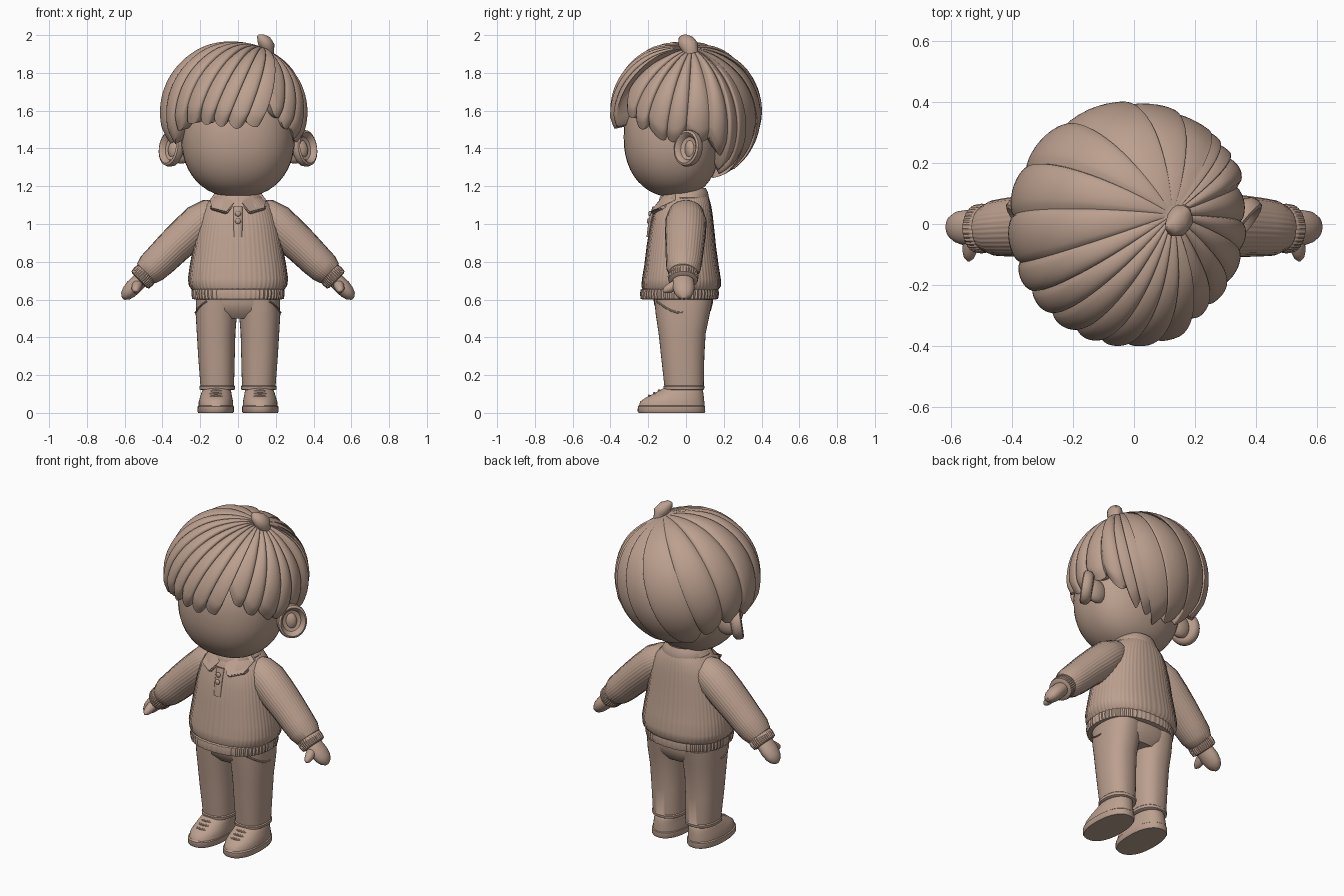
import bpy, bmesh, math
from mathutils import Vector, Matrix

clay = bpy.data.materials.new("warm clay")
clay.diffuse_color = (0.50, 0.35, 0.275, 1)


def finish(name, bm, mirror=False, angle=40):
    bmesh.ops.recalc_face_normals(bm, faces=bm.faces)
    me = bpy.data.meshes.new(name)
    bm.to_mesh(me)
    bm.free()
    ob = bpy.data.objects.new(name, me)
    bpy.context.collection.objects.link(ob)
    me.materials.append(clay)
    bpy.ops.object.select_all(action='DESELECT')
    ob.select_set(True)
    bpy.context.view_layer.objects.active = ob
    bpy.ops.object.shade_smooth_by_angle(angle=math.radians(angle))
    if mirror:
        ob.modifiers.new("mirror", 'MIRROR')
    return ob


def skin(bm, rows, caps=True):
    """Join closed rows of points into a tube."""
    vs = [[bm.verts.new(p) for p in row] for row in rows]
    n = len(rows[0])
    for a, b in zip(vs, vs[1:]):
        for i in range(n):
            j = (i + 1) % n
            bm.faces.new((a[i], a[j], b[j], b[i]))
    if caps:
        bm.faces.new(vs[0])
        bm.faces.new(vs[-1])


def ring(c, u, v, n, power=2.0, ribs=0, depth=0.0):
    out = []
    for i in range(n):
        a = 2 * math.pi * i / n
        ca, sa = math.cos(a), math.sin(a)
        k = 1 + depth * math.cos(ribs * a)
        x = math.copysign(abs(ca) ** (2 / power), ca) * k
        y = math.copysign(abs(sa) ** (2 / power), sa) * k
        out.append(Vector(c) + Vector(u) * x + Vector(v) * y)
    return out


def column(name, rings, n=48, power=2.3, ribs=0, depth=0.0, mirror=False):
    """Upright loft; each ring is z, x centre, half width, front y, back y."""
    bm = bmesh.new()
    skin(bm, [ring((cx, (f + b) / 2, z), (w, 0, 0), (0, (b - f) / 2, 0), n, power, ribs, depth)
              for z, cx, w, f, b in rings])
    return finish(name, bm, mirror)


def tube(name, pts, n=16, flat=1.0, mirror=False, ribs=0, depth=0.0):
    """Tube through x, y, z, radius points; flat scales the depth direction."""
    bm = bmesh.new()
    rows = []
    P = [Vector(p[:3]) for p in pts]
    for i, p in enumerate(P):
        t = (P[min(i + 1, len(P) - 1)] - P[max(i - 1, 0)]).normalized()
        ref = Vector((0, 1, 0)) if abs(t.y) < 0.8 else Vector((0, 0, 1))
        u = t.cross(ref).normalized()
        v = u.cross(t)
        r = pts[i][3]
        rows.append(ring(p, u * r, v * r * flat, n, 2, ribs, depth))
    skin(bm, rows)
    return finish(name, bm, mirror)


def ball(name, c, r, rot=Matrix(), mirror=False, shape=None):
    bm = bmesh.new()
    bmesh.ops.create_uvsphere(bm, u_segments=40, v_segments=24, radius=1)
    for v in bm.verts:
        p = shape(v.co) if shape else v.co
        v.co = Vector(c) + rot @ Vector((p[0] * r[0], p[1] * r[1], p[2] * r[2]))
    return finish(name, bm, mirror)


# Head: full cheeks, flat face, shallower at the back
def face_shape(p):
    q = [math.copysign(abs(k) ** 0.9, k) for k in p]
    if q[1] > 0:
        q[1] *= 0.84
    return q


ball("head", (0, -0.05, 1.46), (0.30, 0.28, 0.32), shape=face_shape)
column("neck", [(1.08, 0, 0.09, -0.09, 0.08), (1.24, 0, 0.085, -0.09, 0.08)], 24)

# Hair: locks sweeping from an off-centre crown to an uneven lower edge
EDGE = [(0, 1.44), (25, 1.40), (50, 1.27), (90, 1.23), (130, 1.27), (155, 1.40), (180, 1.44),
        (200, 1.40), (215, 1.48), (232, 1.53), (252, 1.52), (270, 1.50), (288, 1.51),
        (293, 1.56), (297, 1.68), (303, 1.58), (315, 1.50), (330, 1.47), (341, 1.40), (360, 1.44)]
PARTS = [0, 22, 40, 56, 76, 100, 122, 140, 158, 178, 198, 212, 226, 240, 252, 264, 278, 297,
         311, 325, 342, 360]


def edge_height(a):
    for (a0, z0), (a1, z1) in zip(EDGE, EDGE[1:]):
        if a <= a1:
            return z0 + (z1 - z0) * (a - a0) / (a1 - a0)


def hair_rows():
    centre, radii = Vector((-0.012, 0.0, 1.59)), Vector((0.402, 0.402, 0.385))
    crown = Vector((0.36, 0.08, 0.93)).normalized()
    steps, cols = 30, []
    for lo, hi in zip(PARTS, PARTS[1:]):
        for i in range(12):
            s = i / 12
            a = lo + (hi - lo) * s
            lobe = math.sin(math.pi * s) ** 0.55 if s else 0
            z = edge_height(a) + 0.045 * (1 - lobe)
            w = (z - centre.z) / radii.z
            h = math.sqrt(max(0, 1 - w * w))
            ar = math.radians(a)
            end = Vector((h * math.cos(ar), h * math.sin(ar), w))
            side = 0.945 if 297 <= a or a < 22 else 1.0
            ang = crown.angle(end)
            col = []
            for k in range(steps + 1):
                t = 0.03 + 0.97 * k / steps
                d = (crown * math.sin((1 - t) * ang) + end * math.sin(t * ang)) / math.sin(ang)
                grow = min(1, t * 3)
                r = 0.955 + 0.048 * lobe * grow + (side - 1) * grow
                if k > steps - 3:
                    r -= 0.012 * (k - steps + 3)
                col.append(centre + Vector([d[j] * radii[j] * r for j in range(3)]))
            # tucked underside
            col.append(centre + (col[-1] - centre) * 0.80)
            cols.append(col)
    return [list(row) for row in zip(*cols)]


bm = bmesh.new()
skin(bm, hair_rows())
finish("hair", bm, angle=50)
tube("crown_tuft", [(0.16, 0.03, 1.90, 0.03), (0.155, 0.02, 1.94, 0.04), (0.14, 0.0, 1.965, 0.038),
                    (0.12, -0.01, 1.985, 0.025), (0.105, -0.01, 1.998, 0.006)], 14, 1.2)

# Ears: dished discs turned slightly forward
bm = bmesh.new()
profile = [(0.2, -0.035), (0.75, -0.03), (0.95, -0.015), (1.0, 0.005), (0.96, 0.024),
           (0.84, 0.03), (0.72, 0.02), (0.62, 0.002), (0.3, -0.006), (0.05, -0.006)]
turn = Matrix.Rotation(math.radians(-38), 3, 'Z') @ Matrix.Rotation(math.radians(-8), 3, 'Y')
rows = []
for r, d in profile:
    rows.append([Vector((0.35, 0.015, 1.40)) + turn @ p
                 for p in ring((d, 0, 0), (0, 0.085 * r, 0), (0, 0, 0.098 * r), 32)])
skin(bm, rows)
finish("ears", bm, True)
ball("ear_roots", (0.30, 0.03, 1.39), (0.07, 0.04, 0.07), mirror=True)

# Sweater body with knitted ribs
column("sweater_body", [
    (0.645, 0, 0.235, -0.225, 0.165), (0.67, 0, 0.258, -0.235, 0.183), (0.71, 0, 0.264, -0.232, 0.183),
    (0.78, 0, 0.254, -0.22, 0.172), (0.88, 0, 0.236, -0.208, 0.158), (0.98, 0, 0.218, -0.192, 0.148),
    (1.05, 0, 0.20, -0.175, 0.14), (1.10, 0, 0.175, -0.155, 0.132), (1.135, 0, 0.14, -0.135, 0.122),
    (1.17, 0, 0.10, -0.105, 0.105)], 240, 2.3, 60, 0.006)
column("sweater_hem", [
    (0.60, 0, 0.225, -0.225, 0.155), (0.604, 0, 0.24, -0.238, 0.168), (0.63, 0, 0.245, -0.242, 0.173),
    (0.652, 0, 0.243, -0.238, 0.17), (0.66, 0, 0.23, -0.225, 0.16)], 240, 2.3, 60, 0.01)

# Sleeves, cuffs and mitten hands
tube("sleeves", [(0.09, 0.0, 1.075, 0.06), (0.14, 0, 1.05, 0.088), (0.20, 0, 1.01, 0.10), (0.27, -0.003, 0.945, 0.099),
                 (0.34, -0.006, 0.88, 0.094), (0.41, -0.01, 0.81, 0.089), (0.455, -0.013, 0.768, 0.084),
                 (0.485, -0.015, 0.738, 0.070), (0.495, -0.015, 0.73, 0.05)],
     144, 1.08, True, 36, 0.01)
tube("sleeve_cuffs", [(0.477, -0.015, 0.745, 0.055), (0.483, -0.015, 0.74, 0.064), (0.50, -0.015, 0.722, 0.067),
                      (0.518, -0.015, 0.704, 0.064), (0.522, -0.015, 0.70, 0.052)],
     144, 1.2, True, 36, 0.02)
tube("hands", [(0.49, -0.015, 0.73, 0.036), (0.525, -0.015, 0.695, 0.042), (0.555, -0.012, 0.665, 0.043),
               (0.58, -0.01, 0.638, 0.038), (0.597, -0.01, 0.618, 0.028), (0.608, -0.01, 0.604, 0.009)],
     24, 1.35, True)
tube("thumbs", [(0.525, -0.035, 0.69, 0.024), (0.535, -0.065, 0.672, 0.027), (0.54, -0.09, 0.658, 0.024),
                (0.542, -0.11, 0.648, 0.017), (0.543, -0.121, 0.642, 0.005)], 16, 1.0, True)

# Collar band, folded collar points, placket and buttons
column("collar_band", [(1.12, 0, 0.135, -0.145, 0.12), (1.14, 0, 0.14, -0.14, 0.122),
                       (1.17, 0, 0.12, -0.12, 0.115), (1.19, 0, 0.10, -0.10, 0.105),
                       (1.18, 0, 0.085, -0.09, 0.09)], 48, 2.1)
bm = bmesh.new()
flap = [(0.012, -0.150, 1.115), (0.06, -0.195, 1.06), (0.145, -0.150, 1.085),
        (0.152, -0.05, 1.125), (0.115, -0.05, 1.18), (0.075, -0.115, 1.165)]
skin(bm, [[Vector(p) for p in flap], [Vector(p) + Vector((0, 0.025, -0.012)) for p in flap]])
bmesh.ops.bevel(bm, geom=list(bm.edges), offset=0.006, segments=2, affect='EDGES')
finish("collar_flaps", bm, True)
tube("placket", [(0, -0.166, 1.09, 0.024), (0, -0.186, 1.02, 0.024), (0, -0.198, 0.93, 0.022)], 16, 0.5)
for i, z in enumerate((1.055, 1.015)):
    ball(f"button_{i + 1}", (0, -0.19 - 0.008 * i, z), (0.015, 0.009, 0.015))

# Trousers: hips, tapering legs, turned hems and pocket seams
column("hips", [(0.50, 0, 0.14, -0.12, 0.10), (0.54, 0, 0.208, -0.158, 0.132),
                (0.58, 0, 0.22, -0.17, 0.142), (0.64, 0, 0.22, -0.175, 0.145)])
column("trouser_legs", [
    (0.12, 0.11, 0.085, -0.108, 0.088), (0.125, 0.11, 0.093, -0.118, 0.096), (0.14, 0.11, 0.094, -0.12, 0.098),
    (0.145, 0.11, 0.089, -0.115, 0.094), (0.30, 0.114, 0.097, -0.132, 0.097), (0.42, 0.116, 0.102, -0.145, 0.104),
    (0.52, 0.115, 0.109, -0.16, 0.125), (0.60, 0.112, 0.110, -0.168, 0.14)], 40, 2.3, mirror=True)
pocket = []
for i in range(9):
    a = math.pi * (0.06 + 0.48 * i / 8)
    y = -0.155 + 0.14 * i / 8
    x = 0.115 + 0.112 * max(0, 1 - abs((y + 0.01) / 0.158) ** 2.3) ** (1 / 2.3)
    pocket.append((x - 0.002, y, 0.605 - 0.075 * math.sin(a), 0.005))
tube("pocket_seams", pocket, 8, 1, True)

# Shoes: sole slab, rounded upper, ankle collar, toe seam and laces
column("shoe_soles", [(0.0, 0.118, 0.092, -0.25, 0.098), (0.008, 0.118, 0.097, -0.256, 0.102),
                      (0.034, 0.118, 0.096, -0.255, 0.101), (0.04, 0.118, 0.088, -0.248, 0.095)],
       48, 2.3, mirror=True)
column("shoe_uppers", [(0.035, 0.117, 0.092, -0.25, 0.098), (0.06, 0.117, 0.091, -0.242, 0.097),
                       (0.08, 0.116, 0.086, -0.215, 0.095), (0.10, 0.115, 0.081, -0.175, 0.093),
                       (0.12, 0.113, 0.076, -0.14, 0.088), (0.135, 0.112, 0.068, -0.11, 0.078)],
       48, 2.2, mirror=True)
for i in range(3):
    y, z = -0.195 + 0.026 * i, 0.09 + 0.014 * i
    tube(f"shoe_laces_{i + 1}", [(0.116 + 0.045 * t, y + 0.02 * t * t, z - 0.012 * t * t, 0.007)
                                 for t in (-1, -0.5, 0, 0.5, 1)], 8, 1, True)
